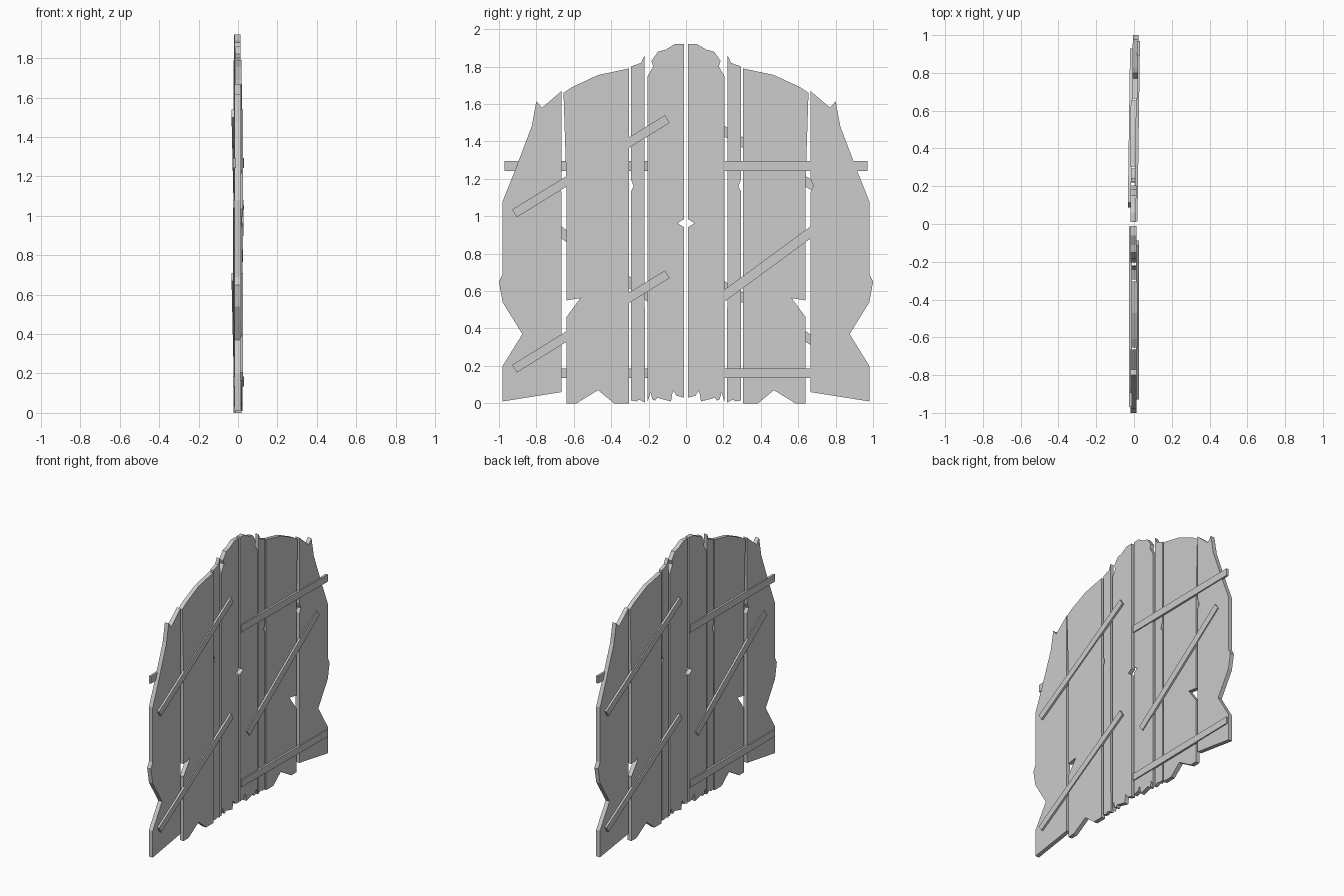
import bpy, bmesh, math
from mathutils import Vector

if "Cube" in bpy.data.objects:
    bpy.data.objects.remove(bpy.data.objects["Cube"])

# Each leaf is drawn as (s, z): s = distance from the centre line, u = depth.
# Left leaf: y = -s, x = u.  Right leaf: turned half round and hung slightly askew.
def left(s, z, u):
    return Vector((u, -s, z))

def right(s, z, u):
    return Vector((-u - 0.008 + 0.014 * s, s, z))

def slab(name, outline, u0, u1, place):
    bm = bmesh.new()
    face = bm.faces.new([bm.verts.new(place(s, z, u0)) for s, z in outline])
    ext = bmesh.ops.extrude_face_region(bm, geom=[face])
    offset = place(0, 0, u1) - place(0, 0, u0)
    bmesh.ops.translate(bm, vec=offset,
                        verts=[v for v in ext["geom"] if isinstance(v, bmesh.types.BMVert)])
    bmesh.ops.recalc_face_normals(bm, faces=bm.faces)
    me = bpy.data.meshes.new(name)
    bm.to_mesh(me)
    bm.free()
    bpy.context.collection.objects.link(bpy.data.objects.new(name, me))

def bar(p, q, width):
    a, b = Vector(p), Vector(q)
    d = (b - a).normalized()
    n = Vector((-d.y, d.x)) * width / 2
    return [tuple(v) for v in (a - n, b - n, b + n, a + n)]

# Splintered plank outlines with their depth range
PLANKS = {
    "inner_plank": ([(.01, .03), (.05, .04), (.07, .07), (.08, .01), (.12, .02), (.155, .03),
                     (.165, .015), (.18, .02), (.19, .06), (.205, .01), (.205, 1.75),
                     (.175, 1.80), (.185, 1.83), (.15, 1.88), (.11, 1.89), (.06, 1.92),
                     (.01, 1.92), (.01, .985), (.045, .963), (.01, .94)], -.018, .012),
    "narrow_plank": ([(.22, .005), (.25, .02), (.265, .01), (.295, .015), (.295, 1.13),
                      (.28, 1.16), (.295, 1.20), (.295, 1.80), (.24, 1.82),
                      (.222, 1.86)], -.012, .012),
    "wide_plank": ([(.305, 0), (.385, 0), (.47, .07), (.585, 0), (.64, 0), (.64, .46),
                    (.565, .562), (.64, .55), (.64, 1.2), (.655, 1.66), (.61, 1.69),
                    (.47, 1.755), (.305, 1.79)], -.012, .018),
    "outer_plank": ([(.665, .06), (.98, .01), (.98, .20), (.875, .37), (.98, .54), (1, .65),
                     (.98, .69), (.98, 1.08), (.92, 1.23), (.825, 1.48), (.80, 1.615),
                     (.77, 1.58), (.665, 1.67), (.665, 1.20), (.682, 1.16),
                     (.665, 1.13)], -.018, .012),
}

# Cross bars and braces nailed on both faces
BARS = {
    "upper_crossbar": (bar((.012, 1.268), (.97, 1.268), .052), -.026, -.01),
    "lower_crossbar": (bar((.012, .16), (.97, .16), .05), -.026, -.01),
    "back_brace": (bar((.09, .49), (.865, 1.06), .052), -.025, -.01),
    "upper_brace": (bar((.1, 1.52), (.917, 1.015), .048), .01, .026),
    "lower_brace": (bar((.1, .69), (.917, .185), .048), .01, .026),
}

# Two gate leaves
for side, place in (("left", left), ("right", right)):
    for name, (outline, u0, u1) in {**PLANKS, **BARS}.items():
        slab(f"{side}_{name}", outline, u0, u1, place)
